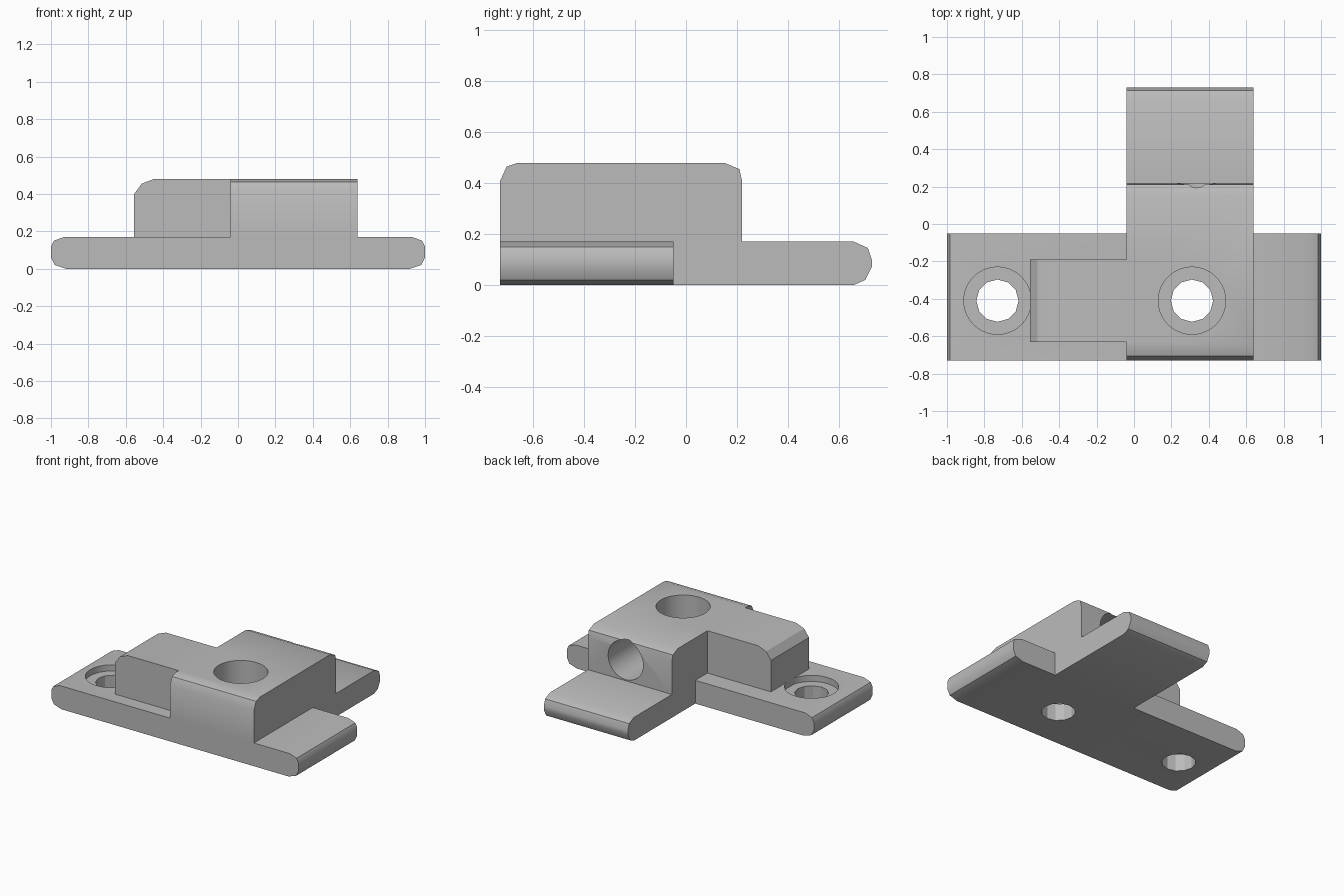
import bpy
import bmesh
import math
from mathutils import Matrix, Vector

cube = bpy.data.objects.get("Cube")
if cube:
    bpy.data.objects.remove(cube, do_unlink=True)

grey = bpy.data.materials.new("plain grey")
grey.use_nodes = True
GREY = (0.5, 0.5, 0.5, 1)
grey.diffuse_color = GREY
grey.node_tree.nodes["Principled BSDF"].inputs["Base Color"].default_value = GREY


def finish(bm, name):
    bmesh.ops.recalc_face_normals(bm, faces=bm.faces)
    mesh = bpy.data.meshes.new(name)
    bm.to_mesh(mesh)
    bm.free()
    mesh.materials.append(grey)
    obj = bpy.data.objects.new(name, mesh)
    bpy.context.collection.objects.link(obj)
    return obj


def extrude(name, profile, axis, start, end):
    """Extrude a (horizontal, z) profile along the x or y axis."""
    bm = bmesh.new()
    if axis == "x":
        pts = [(start, h, z) for h, z in profile]
        step = Vector((end - start, 0, 0))
    else:
        pts = [(h, start, z) for h, z in profile]
        step = Vector((0, end - start, 0))
    face = bm.faces.new([bm.verts.new(p) for p in pts])
    new = bmesh.ops.extrude_face_region(bm, geom=[face])["geom"]
    bmesh.ops.translate(bm, vec=step, verts=[v for v in new if isinstance(v, bmesh.types.BMVert)])
    return finish(bm, name)


def cylinder(name, centre, radius, length, sides, axis="z"):
    bm = bmesh.new()
    turn = Matrix.Rotation(math.pi / 2, 4, "X") if axis == "y" else Matrix()
    bmesh.ops.create_cone(bm, cap_ends=True, segments=sides, radius1=radius, radius2=radius,
                          depth=length, matrix=Matrix.Translation(centre) @ turn)
    obj = finish(bm, name)
    obj.hide_render = True
    return obj


def combine(target, tool, operation):
    mod = target.modifiers.new(operation, "BOOLEAN")
    mod.object = tool
    mod.operation = operation
    mod.solver = "EXACT"
    bpy.ops.object.select_all(action="DESELECT")
    bpy.context.view_layer.objects.active = target
    target.select_set(True)
    bpy.ops.object.modifier_apply(modifier=mod.name)
    bpy.data.objects.remove(tool, do_unlink=True)


PLATE = 0.17
TOP = 0.48
FRONT = -0.73
HOLE_Y = -0.41
FLOOR = 0.125

# Long base plate with rounded ends
end = [(0.92, 0), (0.98, 0.02), (1, 0.06), (1, 0.12), (0.985, 0.15), (0.93, PLATE)]
plate_profile = end + [(-x, z) for x, z in reversed(end)]
body = extrude("latch_body", plate_profile, "y", FRONT, -0.05)

# Shallow screw recess in the plate
combine(body, cylinder("plate_recess", (-0.73, HOLE_Y, FLOOR + 0.1), 0.18, 0.2, 40), "DIFFERENCE")

# Raised block with its rear tongue
block_profile = [
    (FRONT, 0), (0.66, 0), (0.705, 0.02), (0.73, 0.07), (0.73, 0.10), (0.715, 0.145),
    (0.66, PLATE), (0.22, PLATE), (0.22, 0.41), (0.21, 0.455), (0.15, TOP),
    (-0.66, TOP), (-0.705, 0.465), (FRONT, 0.41)]
combine(body, extrude("block_and_tongue", block_profile, "x", -0.04, 0.64), "UNION")

# Side arm with a rounded nose
arm_profile = [(0.1, 0.1), (0.1, TOP), (-0.45, TOP), (-0.515, 0.455), (-0.555, 0.40), (-0.555, 0.1)]
combine(body, extrude("side_arm", arm_profile, "y", -0.63, -0.19), "UNION")

# Deep screw recess, rear socket and two through holes
combine(body, cylinder("block_recess", (0.31, HOLE_Y, FLOOR + 0.25), 0.18, 0.5, 40), "DIFFERENCE")
combine(body, cylinder("rear_socket", (0.335, 0.06, 0.32), 0.142, 0.4, 32, "y"), "DIFFERENCE")
for x in (-0.73, 0.31):
    combine(body, cylinder("screw_hole", (x, HOLE_Y, 0.1), 0.113, 0.4, 12), "DIFFERENCE")

# Smooth the curved walls and keep the edges crisp
bpy.ops.object.select_all(action="DESELECT")
bpy.context.view_layer.objects.active = body
body.select_set(True)
bpy.ops.object.shade_smooth_by_angle(angle=math.radians(28))
